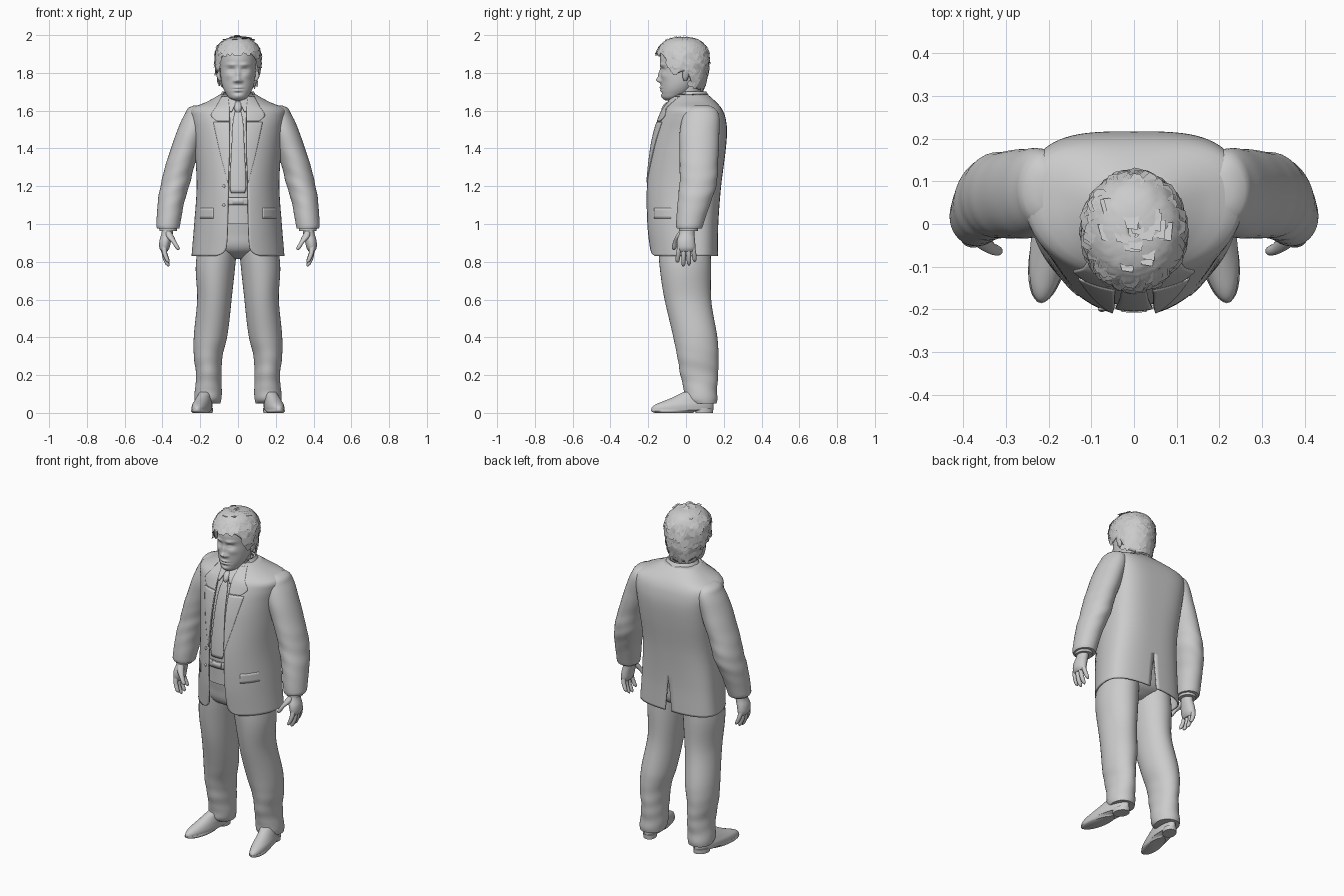
import bpy, bmesh, math, random
from math import sin, cos, pi, exp, sqrt, radians

random.seed(4)
grey = bpy.data.materials.new("plain grey")
grey.diffuse_color = (0.6, 0.6, 0.6, 1)

def interp(table, z):
    """Smooth lookup in rows of (key, values...)."""
    if z <= table[0][0]: return table[0][1:]
    if z >= table[-1][0]: return table[-1][1:]
    i = max(k for k in range(len(table) - 1) if table[k][0] <= z)
    a, b = table[i], table[i + 1]
    p, q = table[max(i - 1, 0)], table[min(i + 2, len(table) - 1)]
    h = b[0] - a[0]
    t = (z - a[0]) / h
    s = 3*t*t - 2*t**3
    return [a[k] + s * (b[k] - a[k]) + (t**3 - 2*t*t + t) * (b[k] - p[k]) / (b[0] - p[0]) * h
            + (t**3 - t*t) * (q[k] - a[k]) / (q[0] - a[0]) * h for k in range(1, len(a))]

def finish(name, bm):
    me = bpy.data.meshes.new(name)
    bm.to_mesh(me)
    bm.free()
    me.materials.append(grey)
    ob = bpy.data.objects.new(name, me)
    bpy.context.collection.objects.link(ob)
    return ob

def grid(name, rows, closed=False, caps=False, mirror=False, thick=0, angle=50):
    """Object from rows of points, optionally closed round, capped, mirrored or thickened."""
    bm = bmesh.new()
    vs = [[bm.verts.new(p) for p in r] for r in rows]
    n = len(vs[0])
    for a, b in zip(vs, vs[1:]):
        for j in range(n if closed else n - 1):
            k = (j + 1) % n
            bm.faces.new((a[j], a[k], b[k], b[j]))
    if caps:
        bm.faces.new(vs[0][::-1])
        bm.faces.new(vs[-1])
    bmesh.ops.recalc_face_normals(bm, faces=bm.faces)
    ob = finish(name, bm)
    if mirror:
        ob.modifiers.new("mirror", 'MIRROR').merge_threshold = 0.0005
    if thick:
        s = ob.modifiers.new("thickness", 'SOLIDIFY')
        s.thickness, s.offset = thick, 0
    bpy.ops.object.select_all(action='DESELECT')
    ob.select_set(True)
    bpy.context.view_layer.objects.active = ob
    bpy.ops.object.shade_smooth_by_angle(angle=radians(angle))
    return ob

def levels(table, steps):
    return [table[0][0] + (table[-1][0] - table[0][0]) * i / steps for i in range(steps + 1)]

def loft(name, table, n=32, steps=24, mirror=True, shear=0, fold=None):
    """Closed body from rows (z, centre x, half width, front y, back y)."""
    rows = []
    for z in levels(table, steps):
        cx, rx, y0, y1 = interp(table, z)
        row = []
        for j in range(n):
            a = 2 * pi * j / n
            f = 1 + (fold(a, z) if fold else 0)
            y = (y0 + y1) / 2 + (y1 - y0) / 2 * sin(a) * f
            row.append((cx + rx * cos(a) * f - shear * y, y, z))
        rows.append(row)
    return grid(name, rows, True, True, mirror)

# Torso shape shared by jacket, lapels, pockets, shirt and tie
CY = 0.045
BODY = [(.83, .242, -.19, .165), (1.0, .228, -.208, .167), (1.2, .215, -.21, .182), (1.4, .225, -.187, .207),
        (1.5, .235, -.165, .213), (1.57, .247, -.14, .203), (1.61, .243, -.12, .185),
        (1.64, .17, -.098, .16), (1.685, .088, -.062, .11)]

def front(z, x, off=0):
    rx, yf, yb = interp(BODY, z)
    return CY - (CY - yf) * sqrt(max(0, 1 - (x / rx) ** 2)) - off

def patch(name, table, off, mirror=True, m=10, steps=24, thick=.004):
    """Cloth plate on the chest from rows (z, inner x, outer x)."""
    rows = []
    for z in levels(table, steps):
        a, b = interp(table, z)
        rows.append([(x, front(z, x, off), z) for x in [a + (b - a) * j / m for j in range(m + 1)]])
    return grid(name, rows, False, False, mirror, thick)

# Jacket: open front, back vent, squarer across the shoulder blades
OPEN = [(.83, .12), (.845, .08), (.88, .06), (1.1, .052), (1.4, .046), (1.6, .045), (1.685, .055)]
VENT = [(.83, .022), (.95, .01), (1.05, 0), (1.7, 0)]
SQUARE = [(.83, .74), (1.2, .72), (1.45, .6), (1.6, .6), (1.685, .9)]
rows = []
for z in levels(BODY, 70):
    rx, yf, yb = interp(BODY, z)
    E = interp(SQUARE, z)[0]
    t0 = math.asin(min(1, interp(OPEN, z)[0] / rx))
    t1 = math.asin((max(0, interp(VENT, z)[0]) / rx) ** (1 / E))
    row = []
    for j in range(25):
        t = t0 + (pi / 2 - t0) * j / 24
        row.append((rx * sin(t), CY - (CY - yf) * cos(t), z))
    for j in range(1, 25):
        t = pi / 2 - (pi / 2 - t1) * j / 24
        row.append((rx * max(0, sin(t)) ** E, CY + (yb - CY) * max(0, cos(t)) ** E, z))
    rows.append(row)
grid("jacket", rows, mirror=True, thick=.008)
patch("lapel", [(1.22, .05, .054), (1.35, .046, .088), (1.5, .045, .122), (1.54, .045, .13)], .006)
patch("jacket_collar", [(1.544, .045, .112), (1.575, .045, .142), (1.62, .046, .115), (1.675, .054, .085)], .006)
patch("pocket_flap", [(1.03, .13, .214), (1.085, .13, .21)], .005, steps=4)

# Rolled collar round the back of the neck
rows = []
for z, w, yf, yb in [(1.64, .125, -.06, .145), (1.67, .10, -.06, .125), (1.70, .082, -.05, .105),
                     (1.695, .072, -.045, .095)]:
    rows.append([(w * cos(a), (yf + yb) / 2 + (yb - yf) / 2 * sin(a), z)
                 for a in [radians(-25 + 230 * k / 30) for k in range(31)]])
grid("back_collar", rows, thick=.005)

# Shirt, shirt collar, tie, belt
loft("shirt", [(z, 0, rx * .88, yf + .018, yb - .02) for z, rx, yf, yb in BODY[1:]], mirror=False)
patch("shirt_collar_wing", [(1.595, .032, .045), (1.63, .016, .06), (1.675, .004, .066)], .004, steps=8)
patch("tie_blade", [(1.165, -.036, .036), (1.2, -.043, .043), (1.4, -.034, .034), (1.55, -.026, .026),
                    (1.6, -.014, .014)], -.008, False)
loft("tie_knot", [(1.592, 0, .013, -.128, -.09), (1.61, 0, .02, -.130, -.08),
                  (1.64, 0, .022, -.112, -.06), (1.65, 0, .012, -.09, -.06)], 16, 8, False)
patch("belt", [(1.1, -.13, .13), (1.14, -.13, .13)], -.012, False, steps=3, thick=.008)
patch("belt_buckle", [(1.104, -.03, .03), (1.138, -.03, .03)], -.006, False, steps=2)

# Trousers
loft("trouser_hips", [(.815, 0, .06, -.06, .05), (.86, 0, .19, -.14, .125), (.95, 0, .205, -.165, .14),
                      (1.13, 0, .195, -.192, .15)], mirror=False)

def creases(a, z):
    w = exp(-((z - .18) / .13) ** 2)
    return .014 * w * sin(z * 75 + 2 * sin(a)) + .015 * sin(2 * a + z * 14)

loft("trouser_leg", [(.05, .16, .066, .02, .162), (.07, .16, .071, -.008, .167), (.12, .157, .07, -.012, .165),
                     (.2, .155, .067, -.03, .17), (.3, .158, .077, -.045, .17), (.4, .146, .089, -.066, .165),
                     (.6, .125, .090, -.115, .135), (.78, .119, .106, -.138, .13), (.95, .1, .1, -.15, .13)],
     40, 70, fold=creases)

# Shoes: sole, heel, upper, toes turned out
S = .16
loft("shoe_sole", [(.0, .188, .04, -.165, .04), (.008, .188, .046, -.183, .05), (.018, .188, .047, -.186, .14)],
     32, 4, shear=S)
loft("shoe_heel", [(0, .188, .038, .05, .143), (.026, .188, .039, .045, .145)], 24, 2, shear=S)
loft("shoe_upper", [(.015, .188, .047, -.184, .143), (.03, .188, .048, -.18, .145), (.045, .188, .047, -.16, .145),
                    (.06, .186, .044, -.125, .143), (.08, .183, .04, -.075, .14), (.11, .176, .035, -.015, .135)],
     36, 16, shear=S)

# Sleeves with soft elbow folds
def elbow(a, z):
    return .014 * exp(-((z - 1.2) / .12) ** 2) * sin(z * 70 + 3 * cos(a)) + .008 * sin(z * 40 + a)

loft("sleeve", [(.975, .369, .058, -.048, .083), (.985, .37, .062, -.052, .088), (1.1, .357, .069, -.046, .125),
                (1.2, .335, .076, -.035, .16), (1.33, .301, .077, -.033, .17), (1.46, .256, .078, -.034, .176),
                (1.54, .231, .073, -.025, .178), (1.59, .218, .059, -.01, .17), (1.615, .216, .047, .01, .15),
                (1.628, .21, .022, .04, .12)], 36, 60, fold=elbow)
loft("shirt_cuff", [(.962, .370, .046, -.036, .062), (1.0, .369, .05, -.04, .07)], 32, 2)

# Hands
loft("palm", [(.855, .39, .016, -.036, .04), (.87, .39, .026, -.046, .049), (.91, .385, .031, -.048, .048),
              (.95, .375, .03, -.035, .044), (1.0, .37, .03, -.025, .05)], 24, 16)
for k, (y, tip, lean) in enumerate([(-.033, .795, -.012), (-.01, .775, -.004), (.013, .78, .003), (.034, .80, .012)]):
    r = .0125
    loft(f"finger_{k + 1}", [(tip, .368, .003, y + lean - .003, y + lean + .003),
                             (tip + .008, .372, .010, y + lean - .010, y + lean + .010),
                             (tip + .05, .388, r, y + lean * .6 - r, y + lean * .6 + r),
                             (.885, .392, .015, y - r, y + r)], 14, 12)
loft("thumb", [(.862, .316, .004, -.068, -.06), (.87, .319, .011, -.074, -.052), (.90, .336, .013, -.07, -.042),
               (.935, .36, .02, -.055, -.015), (.965, .37, .014, -.035, .01)], 16, 14)

# Jacket buttons
for z in (1.1, 1.2):
    loft("button", [(z - .009, -.075, .002, front(z, .075, .008), front(z, .075)),
                    (z, -.075, .009, front(z, .075, .01), front(z, .075)),
                    (z + .009, -.075, .002, front(z, .075, .008), front(z, .075))], 12, 8, False)

# Neck, head and ears
loft("neck", [(1.6, 0, .075, -.05, .09), (1.68, 0, .065, -.055, .075), (1.76, 0, .07, -.05, .085)], mirror=False)
loft("neck_band", [(1.63, 0, .078, -.085, .095), (1.685, 0, .07, -.066, .085)], 32, 4, False)
head = loft("head", [(1.655, 0, .02, -.11, -.06), (1.665, 0, .044, -.122, -.03), (1.69, 0, .064, -.13, .02),
                     (1.72, 0, .079, -.132, .05), (1.76, 0, .089, -.134, .08), (1.82, 0, .094, -.134, .1),
                     (1.88, 0, .094, -.138, .105), (1.93, 0, .085, -.12, .09), (1.97, 0, .05, -.07, .05)],
            72, 80, False)
# Face features: (x, z, x spread, z spread, push forward)
BUMPS = [(0, 1.762, .014, .013, .022), (0, 1.79, .010, .026, .013), (.016, 1.756, .009, .008, .01),
         (.036, 1.843, .024, .01, .008), (.034, 1.815, .018, .011, -.011), (.033, 1.813, .011, .006, .007),
         (0, 1.722, .022, .006, .009), (0, 1.707, .02, .006, .008), (0, 1.714, .026, .0025, -.005),
         (0, 1.676, .022, .012, .005), (.05, 1.785, .022, .018, .006), (0, 1.693, .02, .006, -.005)]
for v in head.data.vertices:
    if v.co.y < -.04:
        v.co.y -= sum(h * exp(-((abs(v.co.x) - x) / w) ** 2 - ((v.co.z - z) / t) ** 2) for x, z, w, t, h in BUMPS)
loft("ear", [(1.758, .094, .006, -.012, .004), (1.775, .101, .010, -.018, .012), (1.82, .108, .013, -.018, .026),
             (1.838, .104, .008, -.006, .018)], 16, 10)

# Hair: ragged cap plus overlapping tufts
EDGE = [(0, 1.905), (30, 1.905), (45, 1.885), (58, 1.85), (70, 1.80), (80, 1.80), (92, 1.81), (104, 1.79),
        (118, 1.73), (180, 1.70)]

def hair_point(a, z, grow=0):
    """a is the angle in radians from the front."""
    s = max(0, 1 - (max(0, z - 1.87) / .118) ** 2.5) ** .4 - .25 * (max(0, 1.87 - z) / .17) ** 2
    return (sin(a) * (.119 * s + grow), -.017 - cos(a) * (.137 * s + grow), z)

def edge(a):
    d = abs(math.degrees(a)) % 360
    return interp(EDGE, min(d, 360 - d))[0]

ring = [(2 * pi * j / 64, edge(2 * pi * j / 64)) for j in range(64)]
rows = [[hair_point(a, e + (1.9878 - e) * sin(pi / 2 * i / 24), random.uniform(-.002, .003) if 0 < i < 22 else 0)
         for a, e in ring] for i in range(25)]
grid("hair_cap", rows, True, thick=.005, angle=60)
bm = bmesh.new()
for k in range(200):
    a = random.uniform(0, 2 * pi)
    e = edge(a)
    z = min(e + .012 + (1.965 - e) * random.random() ** .7, 1.975)
    w, low = random.uniform(.15, .26), max(z - random.uniform(.03, .06), e - .014)
    sway, lift = random.uniform(-.15, .15), random.uniform(.005, .013)
    pts = [hair_point(a - w, z, .002), hair_point(a, z, .003), hair_point(a + w, z, .002),
           hair_point(a + w * .8 + sway, (z + low) / 2, .006), hair_point(a + w * .3 + sway, low, lift),
           hair_point(a - w * .3 + sway, low, lift * .8), hair_point(a - w * .8 + sway, (z + low) / 2, .006)]
    bm.faces.new([bm.verts.new(p) for p in pts])
# Flat swept locks on the crown
for k in range(24):
    a, r = random.uniform(0, 2 * pi), random.uniform(.01, .08)
    x, y, z = r * sin(a), -.017 - 1.1 * r * cos(a), 1.871 + .118 * (1 - (r / .119) ** 2.5) ** .4
    tip = 2.0 if k == 0 else min(2.0, z + random.uniform(.002, .007))
    bm.faces.new([bm.verts.new(p) for p in ((x - .02, y + .02, z - .004), (x + .02, y + .024, z - .004),
                                            (x + .016, y - .02, tip), (x - .01, y - .016, tip))])
finish("hair_tufts", bm)
